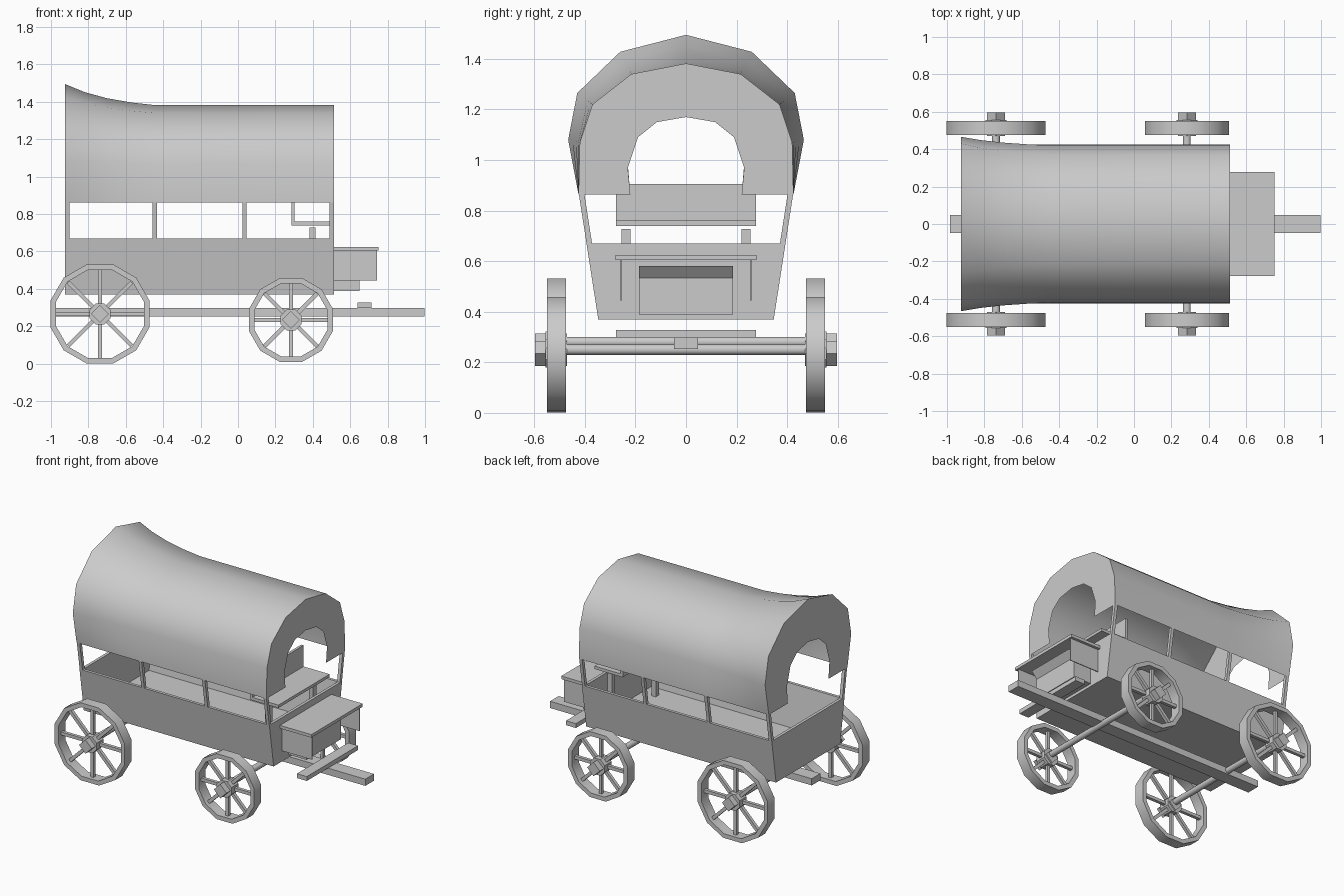
import bpy, bmesh, math
from mathutils import Vector

if "Cube" in bpy.data.objects:
    bpy.data.objects.remove(bpy.data.objects["Cube"])

grey = bpy.data.materials.new("plain_grey")
grey.diffuse_color = (0.6, 0.6, 0.6, 1)
grey.use_nodes = True
grey.node_tree.nodes["Principled BSDF"].inputs["Base Color"].default_value = grey.diffuse_color


def make(name, verts, faces, smooth=None, fix=True):
    me = bpy.data.meshes.new(name)
    me.from_pydata([tuple(v) for v in verts], [], faces)
    if fix:
        bm = bmesh.new()
        bm.from_mesh(me)
        bmesh.ops.recalc_face_normals(bm, faces=bm.faces)
        bm.to_mesh(me)
        bm.free()
    ob = bpy.data.objects.new(name, me)
    bpy.context.collection.objects.link(ob)
    me.materials.append(grey)
    if smooth:
        bpy.ops.object.select_all(action='DESELECT')
        ob.select_set(True)
        bpy.context.view_layer.objects.active = ob
        bpy.ops.object.shade_smooth_by_angle(angle=math.radians(smooth))
    return ob


def loft(name, rings, closed_ends=True, wrap=False, smooth=None):
    """Skin a list of equal closed rings."""
    n = len(rings[0])
    verts = [v for r in rings for v in r]
    m = len(rings)
    faces = []
    for i in range(m if wrap else m - 1):
        a, b = i * n, ((i + 1) % m) * n
        faces += [(a + k, a + (k + 1) % n, b + (k + 1) % n, b + k) for k in range(n)]
    if closed_ends and not wrap:
        faces += [tuple(range(n)), tuple(range((m - 1) * n, m * n))]
    return make(name, verts, faces, smooth)


def box(name, x0, x1, y0, y1, z0, z1):
    return loft(name, [[(x0, y0, z), (x1, y0, z), (x1, y1, z), (x0, y1, z)] for z in (z0, z1)])


def ngon(cx, cz, r, n, y, turn=0.0):
    return [(cx + r * math.cos(turn + 2 * math.pi * k / n), y,
             cz + r * math.sin(turn + 2 * math.pi * k / n)) for k in range(n)]


# Wagon body: flared open tub, outer skin over the rim and down to the floor
X0, X1 = -0.925, 0.513


def side(z):
    return 0.347 + (z - 0.37) * 0.155


def tub_ring(z, t):
    w = side(z) - t
    return [(X0 + t, -w, z), (X1 - t, -w, z), (X1 - t, w, z), (X0 + t, w, z)]


loft("wagon_body", [tub_ring(0.37, 0), tub_ring(0.67, 0), tub_ring(0.67, 0.02), tub_ring(0.39, 0.02)])

# Leaning posts that carry the cover
for s in (-1, 1):
    for x in (-0.913, -0.445, 0.035, 0.501):
        loft("cover_post", [[(x - 0.011, s * (side(z) - 0.022), z), (x + 0.011, s * (side(z) - 0.022), z),
                             (x + 0.011, s * side(z), z), (x - 0.011, s * side(z), z)]
                            for z in (0.66, 0.87)])


# Cloth cover: arched sheet flaring at the rear, with a pierced cap at each end
def arch(half):
    return half + [(-y, z) for y, z in reversed(half[:-1])]


front = arch([(0.425, 0.863), (0.42, 1.07), (0.37, 1.22), (0.216, 1.34), (0, 1.382)])
rear = arch([(0.425, 0.863), (0.466, 1.08), (0.43, 1.265), (0.26, 1.428), (0, 1.495)])
hole = arch([(0.22, 0.863), (0.23, 0.97), (0.19, 1.09), (0.115, 1.15), (0, 1.17)])
stations = [(X0, 1.0), (-0.82, 0.62), (-0.70, 0.33), (-0.57, 0.13), (-0.44, 0.0), (X1, 0.0)]
verts, faces = [], []
for x, t in stations:
    verts += [(x, f[0] + (r[0] - f[0]) * t, f[1] + (r[1] - f[1]) * t) for f, r in zip(front, rear)]
n = len(front)
for i in range(len(stations) - 1):
    faces += [(i * n + k, i * n + k + 1, (i + 1) * n + k + 1, (i + 1) * n + k) for k in range(n - 1)]
for start, x, grow in ((0, X0, 1.1), ((len(stations) - 1) * n, X1, 1.0)):
    h = len(verts)
    verts += [(x, y, 0.863 + (z - 0.863) * grow) for y, z in hole]
    faces += [(start + k, start + k + 1, h + k + 1, h + k) for k in range(n - 1)]
make("cloth_cover", verts, faces, smooth=42)

# Driver's bench inside the cover
box("bench_seat", 0.285, 0.50, -0.277, 0.277, 0.74, 0.76)
box("bench_back", 0.285, 0.303, -0.277, 0.277, 0.745, 0.905)
for y in (-0.238, 0.238):
    box("bench_leg", 0.383, 0.415, y - 0.018, y + 0.018, 0.39, 0.727)

# Front locker: lid, thin side boards and foot box
box("locker_lid", 0.51, 0.75, -0.278, 0.278, 0.604, 0.625)
for y in (-0.256, 0.256):
    box("locker_side", 0.51, 0.742, y - 0.003, y + 0.003, 0.444, 0.606)
profile = [(0.51, 0.39), (0.65, 0.39), (0.65, 0.533), (0.69, 0.58), (0.51, 0.58)]
loft("foot_box", [[(x, y, z) for x, z in profile] for y in (-0.185, 0.185)])

# Undercarriage
box("centre_beam", -0.985, 0.997, -0.047, 0.047, 0.252, 0.298)
box("hitch_bar", 0.64, 0.715, -0.277, 0.277, 0.298, 0.328)


# Wheels: twelve-sided rim, eight spokes, hub and square axle cap
def wheel(name, cx, cz, apothem, s):
    r = apothem / math.cos(math.pi / 12)
    t = math.pi / 12
    ya, yb = s * 0.475, s * 0.55
    loft(name + "_rim", [ngon(cx, cz, q, 12, y, t) for q, y in
                         ((r, ya), (r, yb), (r - 0.03, yb), (r - 0.03, ya))], wrap=True, smooth=35)
    ym = (ya + yb) / 2
    for k in range(8):
        a = k * math.pi / 4
        d, p = Vector((math.cos(a), 0, math.sin(a))), Vector((-math.sin(a), 0, math.cos(a)))
        c = Vector((cx, ym, cz))
        loft(name + "_spoke", [[c + d * q + p * u * 0.011 + Vector((0, v * 0.011, 0))
                                for u, v in ((-1, -1), (1, -1), (1, 1), (-1, 1))]
                               for q in (0.03, apothem - 0.025)])
    loft(name + "_hub", [ngon(cx, cz, 0.06, 8, y, math.pi / 8) for y in (s * 0.48, s * 0.555)])
    loft(name + "_cap", [ngon(cx, cz, 0.048, 4, y) for y in (s * 0.47, s * 0.597)])


for label, cx, cz, apothem, az in (("rear_wheel", -0.738, 0.266, 0.265, 0.28),
                                   ("front_wheel", 0.283, 0.234, 0.224, 0.25)):
    for s in (-1, 1):
        wheel(label, cx, cz, apothem, s)
    loft(label + "_axle", [ngon(cx, az, 0.022, 8, y, math.pi / 8) for y in (-0.5, 0.5)], smooth=50)
